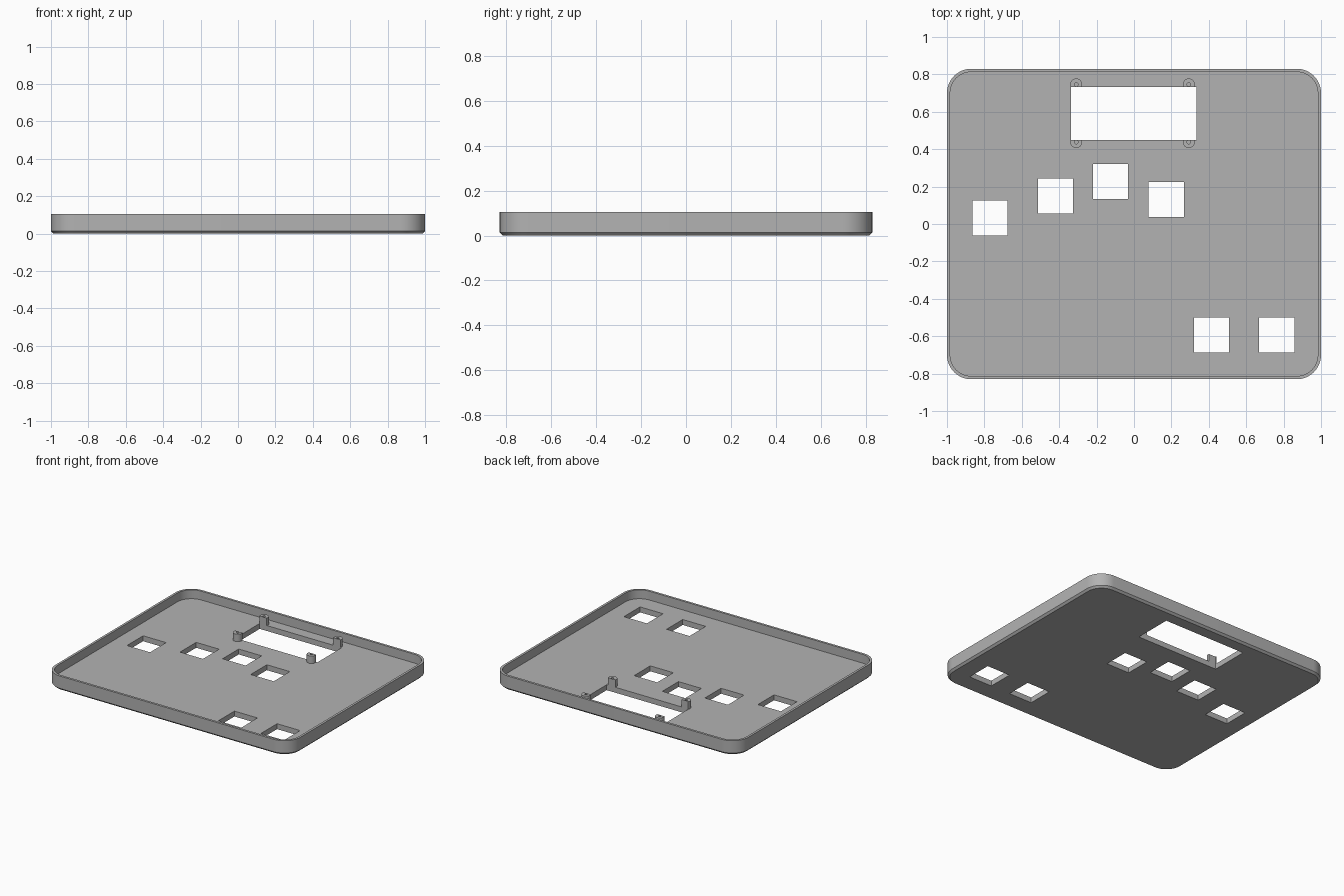
import bpy, bmesh, math

cube = bpy.data.objects.get("Cube")
if cube:
    bpy.data.objects.remove(cube, do_unlink=True)

HALF_X, HALF_Y, HEIGHT = 1.0, 0.83, 0.105
WALL, FLOOR, CHAMFER, RADIUS = 0.017, 0.04, 0.014, 0.13
POST_TOP, POST_R, BORE_R = 0.095, 0.032, 0.01

grey = bpy.data.materials.new("plain grey")
grey.use_nodes = True
colour = (0.45, 0.45, 0.45, 1)
grey.diffuse_color = colour
grey.node_tree.nodes["Principled BSDF"].inputs["Base Color"].default_value = colour


def rounded_rect(inset, z, steps=12):
    """Rounded rectangle, inset from the outer outline."""
    r = RADIUS - inset
    points = []
    for i, (sx, sy) in enumerate(((1, 1), (-1, 1), (-1, -1), (1, -1))):
        for s in range(steps + 1):
            a = math.pi / 2 * (i + s / steps)
            points.append((sx * (HALF_X - RADIUS) + r * math.cos(a),
                           sy * (HALF_Y - RADIUS) + r * math.sin(a), z))
    return points


def circle(cx, cy, r, z, n=32):
    return [(cx + r * math.cos(2 * math.pi * i / n),
             cy + r * math.sin(2 * math.pi * i / n), z) for i in range(n)]


def box(x0, x1, y0, y1, z0, z1):
    return [[(x0, y0, z), (x1, y0, z), (x1, y1, z), (x0, y1, z)] for z in (z0, z1)]


def loft(name, stacks):
    """Skin each stack of loops and cap both of its ends."""
    bm = bmesh.new()
    for loops in stacks:
        rings = [[bm.verts.new(p) for p in loop] for loop in loops]
        for a, b in zip(rings, rings[1:]):
            for i in range(len(a)):
                j = (i + 1) % len(a)
                bm.faces.new((a[i], a[j], b[j], b[i]))
        bm.faces.new(rings[0][::-1])
        bm.faces.new(rings[-1])
    mesh = bpy.data.meshes.new(name)
    bm.to_mesh(mesh)
    bm.free()
    mesh.materials.append(grey)
    obj = bpy.data.objects.new(name, mesh)
    bpy.context.collection.objects.link(obj)
    return obj


def finish(obj, cutter):
    """Cut the openings, then smooth the curved faces."""
    bpy.ops.object.select_all(action='DESELECT')
    bpy.context.view_layer.objects.active = obj
    obj.select_set(True)
    cut = obj.modifiers.new("openings", 'BOOLEAN')
    cut.operation, cut.solver, cut.object = 'DIFFERENCE', 'EXACT', cutter
    bpy.ops.object.modifier_apply(modifier=cut.name)
    bpy.ops.object.shade_smooth_by_angle(angle=math.radians(30))


# Openings: six square button holes and the display window
HOLE = 0.094
holes = [(-0.769, 0.032), (-0.419, 0.15), (-0.125, 0.227),
         (0.172, 0.131), (0.415, -0.594), (0.763, -0.594)]
stacks = [box(x - HOLE, x + HOLE, y - HOLE, y + HOLE, -0.1, 0.2) for x, y in holes]
stacks.append(box(-0.336, 0.333, 0.449, 0.733, -0.1, 0.2))
cutter = loft("opening_cutter", stacks)
cutter.hide_render = True

# Shallow tray with a chamfered underside and a raised rim
tray = loft("tray", [[
    rounded_rect(CHAMFER, 0), rounded_rect(0, CHAMFER), rounded_rect(0, HEIGHT),
    rounded_rect(WALL, HEIGHT), rounded_rect(WALL, FLOOR)]])
finish(tray, cutter)

# Screw posts at the window corners, trimmed by the window
for side, x in (("right", -0.309), ("left", 0.293)):
    for end, y in (("front", 0.4385), ("back", 0.746)):
        post = loft(f"screw_post_{end}_{side}", [[
            circle(x, y, POST_R, FLOOR - 0.01), circle(x, y, POST_R, POST_TOP),
            circle(x, y, BORE_R, POST_TOP), circle(x, y, BORE_R, FLOOR)]])
        finish(post, cutter)

bpy.data.objects.remove(cutter, do_unlink=True)
